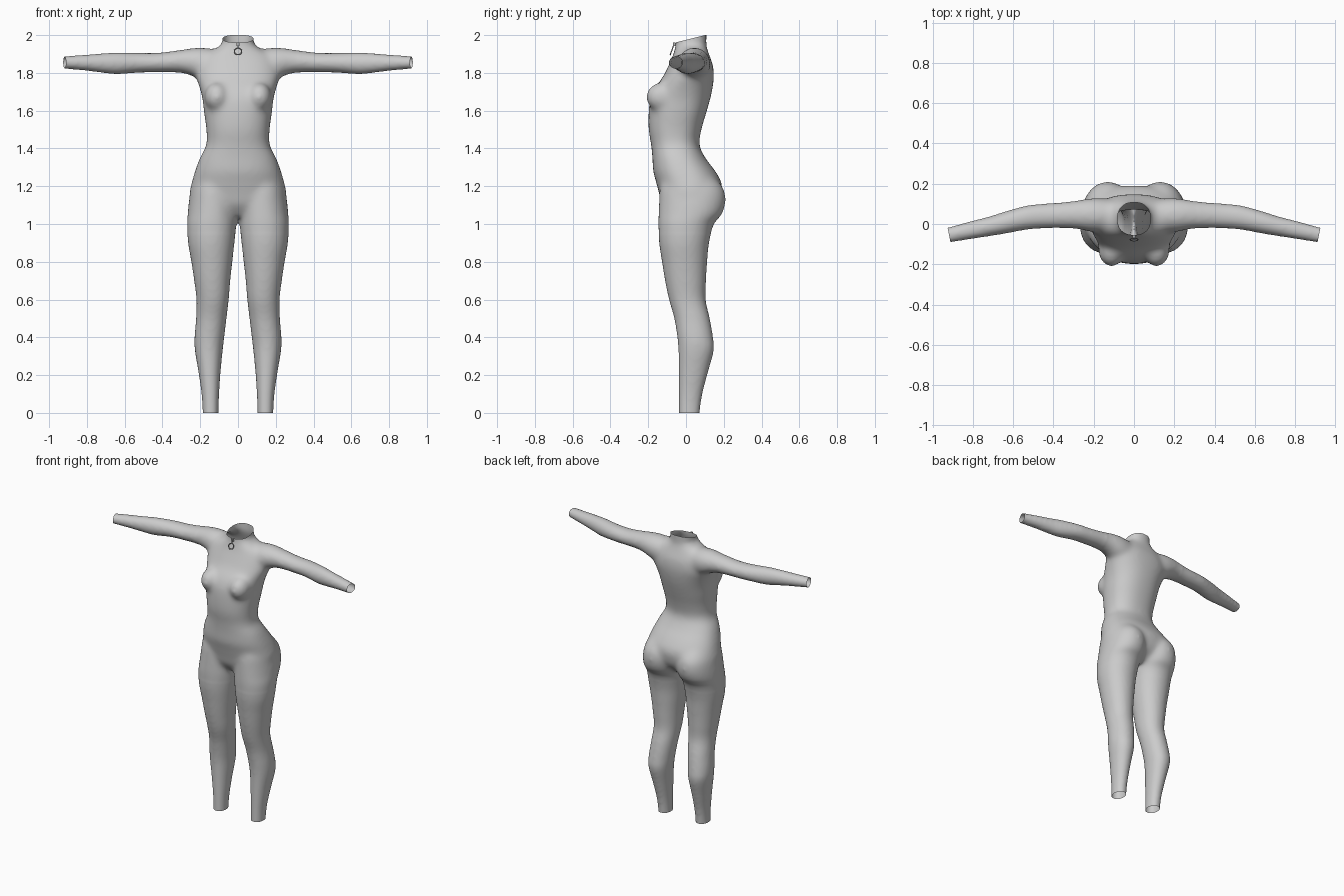
import bpy, bmesh, math
from mathutils import Vector

if "Cube" in bpy.data.objects:
    bpy.data.objects.remove(bpy.data.objects["Cube"])

SIDES = 40


def material(name, value):
    m = bpy.data.materials.new(name)
    m.diffuse_color = (value, value, value, 1)
    m.use_nodes = True
    m.node_tree.nodes["Principled BSDF"].inputs["Base Color"].default_value = m.diffuse_color
    return m


suit_grey = material("suit grey", 0.6)
zip_grey = material("zip grey", 0.45)


def smooth_rows(rows, steps=5):
    """Catmull-Rom interpolation of section rows."""
    out = []
    for i in range(len(rows) - 1):
        p0, p1 = rows[max(i - 1, 0)], rows[i]
        p2, p3 = rows[i + 1], rows[min(i + 2, len(rows) - 1)]
        for s in range(steps):
            t = s / steps
            out.append([0.5 * (2 * b + (c - a) * t + (2 * a - 5 * b + 4 * c - d) * t * t
                               + (3 * b - a - 3 * c + d) * t ** 3)
                        for a, b, c, d in zip(p0, p1, p2, p3)])
    out.append(list(rows[-1]))
    return out


def loft(bm, rows, place, power=2.0):
    """Closed tube; each row is (position, a_min, a_max, b_min, b_max)."""
    rings = []
    for t, a0, a1, b0, b1 in smooth_rows(rows):
        ring = []
        for k in range(SIDES):
            ang = 2 * math.pi * k / SIDES
            c, s = math.cos(ang), math.sin(ang)
            a = (a0 + a1) / 2 + (a1 - a0) / 2 * math.copysign(abs(c) ** (2 / power), c)
            b = (b0 + b1) / 2 + (b1 - b0) / 2 * math.copysign(abs(s) ** (2 / power), s)
            ring.append(bm.verts.new(place(t, a, b)))
        rings.append(ring)
    for r, q in zip(rings, rings[1:]):
        for k in range(SIDES):
            n = (k + 1) % SIDES
            bm.faces.new((r[k], r[n], q[n], q[k]))
    bm.faces.new(rings[0])
    bm.faces.new(rings[-1])


# Torso: height, half width, front, back
torso = [
    (1.04, .17, -.08, .10), (1.10, .24, -.125, .165), (1.16, .257, -.142, .188),
    (1.22, .245, -.158, .188), (1.28, .228, -.174, .155), (1.35, .202, -.178, .103),
    (1.42, .168, -.185, .071), (1.50, .168, -.198, .082), (1.59, .180, -.198, .108),
    (1.66, .188, -.190, .128), (1.72, .203, -.165, .141), (1.78, .222, -.122, .148),
    (1.84, .215, -.092, .143), (1.89, .185, -.070, .125), (1.925, .125, -.060, .113),
    (1.95, .090, -.055, .108), (1.98, .082, -.054, .108), (2.06, .082, -.052, .109)]
# Leg: height, inner x, outer x, front, back
leg = [
    (1.26, .03, .215, -.12, .14), (1.19, .01, .247, -.138, .198), (1.12, .0, .260, -.143, .210),
    (1.05, .003, .267, -.146, .190), (1.0, .008, .270, -.147, .148), (.9, .019, .264, -.142, .122),
    (.8, .030, .247, -.127, .112), (.7, .041, .232, -.111, .106), (.6, .049, .220, -.090, .104),
    (.5, .061, .222, -.062, .126), (.4, .073, .230, -.046, .143), (.33, .081, .228, -.040, .147),
    (.22, .092, .210, -.038, .118), (.1, .100, .193, -.038, .087), (0, .103, .187, -.038, .073),
    (-.08, .103, .187, -.038, .073)]
# Arm: distance from centre, front, back, underside, top
arm = [
    (.06, -.03, .11, 1.75, 1.92), (.13, -.04, .125, 1.75, 1.928), (.20, -.042, .130, 1.765, 1.934),
    (.27, -.028, .120, 1.793, 1.928), (.34, -.021, .109, 1.803, 1.916),
    (.43, -.021, .102, 1.803, 1.906), (.53, -.028, .092, 1.801, 1.906),
    (.64, -.048, .062, 1.793, 1.908), (.72, -.061, .037, 1.801, 1.903),
    (.81, -.075, .014, 1.812, 1.896), (.92, -.093, -.016, 1.822, 1.888),
    (1.0, -.108, -.036, 1.828, 1.884)]

bm = bmesh.new()
loft(bm, [(z, -w, w, f, b) for z, w, f, b in torso], lambda t, a, b: (a, b, t), 2.3)
for side in (-1, 1):
    loft(bm, leg, lambda t, a, b: (side * a, b, t), 2.1)
    loft(bm, arm, lambda t, a, b: (side * t, a, b))
    # Bust
    bust = bmesh.ops.create_uvsphere(bm, u_segments=32, v_segments=20, radius=1)["verts"]
    for v in bust:
        v.co = Vector((side * .112 + v.co.x * .066, -.128 + v.co.y * .084, 1.672 + v.co.z * .078))
bmesh.ops.recalc_face_normals(bm, faces=bm.faces)
mesh = bpy.data.meshes.new("bodysuit")
bm.to_mesh(mesh)
bm.free()
suit = bpy.data.objects.new("bodysuit", mesh)
bpy.context.collection.objects.link(suit)

# Fuse the parts into one skin
remesh = suit.modifiers.new("fuse", 'REMESH')
remesh.mode = 'VOXEL'
remesh.voxel_size = 0.01
fused = bpy.data.meshes.new_from_object(suit.evaluated_get(bpy.context.evaluated_depsgraph_get()))
suit.modifiers.clear()
suit.data = fused

bm = bmesh.new()
bm.from_mesh(fused)
# Soften everything a little, and the joins around the trunk more
trunk = [v for v in bm.verts if v.co.z > .95 and abs(v.co.x) < .32 and v.co.z < 1.94]
for verts, count in ((bm.verts[:], 5), (trunk, 12)):
    for _ in range(count):
        bmesh.ops.smooth_vert(bm, verts=verts, factor=0.5,
                              use_axis_x=True, use_axis_y=True, use_axis_z=True)
# Open the ankles, collar and wrists
cuts = [((0, 0, 0), (0, 0, -1)), ((0, -.05, 1.962), (0, -.25, 1)),
        ((.918, -.055, 1.85), (.98, -.2, 0)), ((-.918, -.055, 1.85), (-.98, -.2, 0))]
for co, no in cuts:
    bmesh.ops.bisect_plane(bm, geom=bm.verts[:] + bm.edges[:] + bm.faces[:],
                           plane_co=co, plane_no=no, clear_outer=True)
for f in bm.faces:
    f.smooth = True
    f.material_index = 0
bm.to_mesh(fused)
bm.free()
fused.materials.clear()
fused.materials.append(suit_grey)


def finish(name):
    ob = bpy.context.object
    ob.name = name
    ob.data.materials.append(zip_grey)
    bpy.ops.object.shade_smooth_by_angle()


# Zip slider, link and pull ring on the collar
tilt = math.radians(70)
bpy.ops.mesh.primitive_cube_add(size=1, location=(0, -.062, 1.952))
bpy.context.object.scale = (.014, .014, .018)
finish("zip_slider")
bpy.ops.mesh.primitive_cylinder_add(vertices=12, radius=.003, depth=.022, location=(0, -.068, 1.94))
bpy.context.object.rotation_euler = (math.radians(-20), 0, 0)
finish("zip_link")
bpy.ops.mesh.primitive_torus_add(major_segments=28, minor_segments=8, major_radius=.019,
                                 minor_radius=.003, location=(0, -.077, 1.914),
                                 rotation=(tilt, 0, 0))
finish("zip_pull_ring")
